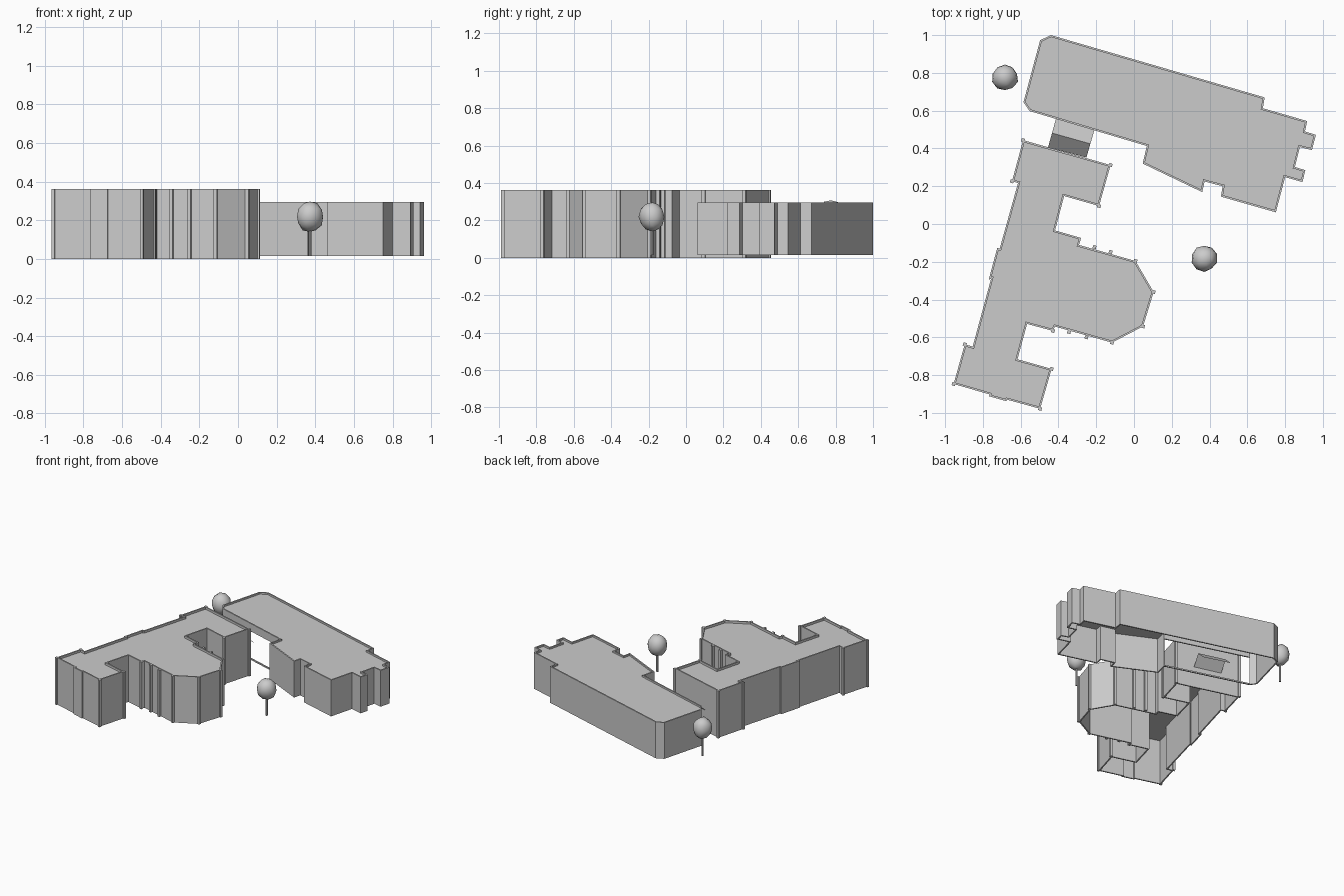
import bpy, bmesh, math, random
from mathutils import Vector

if "Cube" in bpy.data.objects:
    bpy.data.objects.remove(bpy.data.objects["Cube"])

random.seed(4)
TURN = math.radians(-15.5)      # both wings are turned on the site


def finish(bm, name):
    me = bpy.data.meshes.new(name)
    bm.to_mesh(me)
    bm.free()
    ob = bpy.data.objects.new(name, me)
    bpy.context.collection.objects.link(ob)
    return ob


def inset(pts, t):
    """Mitred inward offset of a clockwise outline."""
    out = []
    for i, p in enumerate(pts):
        a = (p - pts[i - 1]).normalized()
        b = (pts[(i + 1) % len(pts)] - p).normalized()
        na, nb = Vector((a.y, -a.x)), Vector((b.y, -b.x))
        out.append(p + (na + nb) * (t / (1 + na.dot(nb))))
    return out


def shell(name, outline, z0, z1, roof_z, gaps=(), t=0.01):
    """Hollow walls with a parapet; segments listed in gaps keep only a sill and a header."""
    o = [Vector(p) for p in outline]
    n = len(o)
    q = inset(o, t)
    bm = bmesh.new()

    def quad(*c):
        bm.faces.new([bm.verts.new((v.x, v.y, z)) for v, z in c])

    for i in range(n):
        j = (i + 1) % n
        for a, b in ([(z0, z0 + 0.01), (0.235, z1)] if i in gaps else [(z0, z1)]):
            quad((o[i], a), (o[j], a), (o[j], b), (o[i], b))
            quad((q[j], a), (q[i], a), (q[i], b), (q[j], b))
            quad((o[i], b), (o[j], b), (q[j], b), (q[i], b))
            quad((o[j], a), (o[i], a), (q[i], a), (q[j], a))
        if i in gaps:           # jambs of the opening
            for k in (i, j):
                quad((o[k], z0), (q[k], z0), (q[k], 0.235), (o[k], 0.235))
    bmesh.ops.remove_doubles(bm, verts=bm.verts, dist=1e-5)
    bmesh.ops.recalc_face_normals(bm, faces=bm.faces)
    bm.faces.new([bm.verts.new((v.x, v.y, roof_z)) for v in reversed(q)])
    return finish(bm, name)


# South-west wing
wing = [(-.587, .444), (-.124, .312), (-.185, .095), (-.37, .148), (-.418, -.034),
        (-.28, -.074), (-.291, -.111), (.008, -.196), (.104, -.36), (.048, -.542),
        (-.116, -.628), (-.418, -.543), (-.429, -.566), (-.566, -.529), (-.617, -.716),
        (-.436, -.767), (-.497, -.978), (-.672, -.93), (-.675, -.938), (-.767, -.912),
        (-.765, -.902), (-.955, -.847), (-.896, -.637), (-.854, -.649), (-.757, -.291),
        (-.769, -.294), (-.724, -.127), (-.711, -.13), (-.614, .217), (-.646, .226)]
shell("main_wing", wing, 0, 0.362, 0.345)

# Pilasters on the wing's corners and along its bay
spots = [wing[i] for i in (0, 1, 2, 7, 8, 9, 10, 12, 15, 16, 21, 22, 29)]
spots += [(-.209, -.122), (-.124, -.148), (-.344, -.572), (-.252, -.6)]
bm = bmesh.new()
c, s = math.cos(TURN) * 0.009, math.sin(TURN) * 0.009
for x, y in spots:
    ring = [(x + u * c - v * s, y + u * s + v * c) for u, v in ((-1, -1), (1, -1), (1, 1), (-1, 1))]
    lo = [bm.verts.new((a, b, 0)) for a, b in ring]
    hi = [bm.verts.new((a, b, 0.362)) for a, b in ring]
    bm.faces.new(hi)
    bm.faces.new(lo[::-1])
    for i in range(4):
        j = (i + 1) % 4
        bm.faces.new((lo[i], lo[j], hi[j], hi[i]))
finish(bm, "pilasters")

# North-east block, open along its inner west wall
block = [(-.497, .973), (-.44, 1.0), (.692, .67), (.682, .613), (.917, .545), (.905, .49),
         (.963, .472), (.942, .391), (.878, .407), (.852, .302), (.907, .285), (.892, .222),
         (.8, .248), (.751, .062), (.46, .145), (.469, .2), (.374, .225), (.361, .169),
         (.046, .32), (.068, .413), (-.553, .598), (-.585, .645)]
shell("long_block", block, 0.015, 0.295, 0.282, gaps=(19,))

# Link between the buildings: small gabled roof
bm = bmesh.new()
a0, a1 = Vector((-.455, .406)), Vector((-.252, .352))
b0, b1 = Vector((-.413, .557)), Vector((-.21, .497))
m0, m1 = (a0 + b0) / 2, (a1 + b1) / 2
rows = [[bm.verts.new((p.x, p.y, z)) for p in pair]
        for pair, z in (((a0, a1), .16), ((m0, m1), .23), ((b0, b1), .16))]
for (p, r), (u, v) in zip(rows, rows[1:]):
    bm.faces.new((p, r, v, u))
finish(bm, "link_roof")

# Trees: smooth uneven crown on a thin trunk
for i, (x, y, top) in enumerate([(.372, -.182, .30), (-.683, .775, .31)]):
    bpy.ops.mesh.primitive_cylinder_add(vertices=8, radius=0.008, depth=0.15, location=(x, y, 0.09))
    bpy.context.object.name = f"tree_trunk_{i + 1}"
    bpy.ops.mesh.primitive_ico_sphere_add(subdivisions=2, radius=1, location=(x, y, top - 0.082))
    crown = bpy.context.object
    crown.name = f"tree_crown_{i + 1}"
    for v in crown.data.vertices:
        k = random.uniform(0.94, 1.04)
        v.co = Vector((v.co.x * 0.07, v.co.y * 0.07, v.co.z * 0.081)) * k
    bpy.ops.object.shade_smooth_by_angle(angle=math.radians(50))
